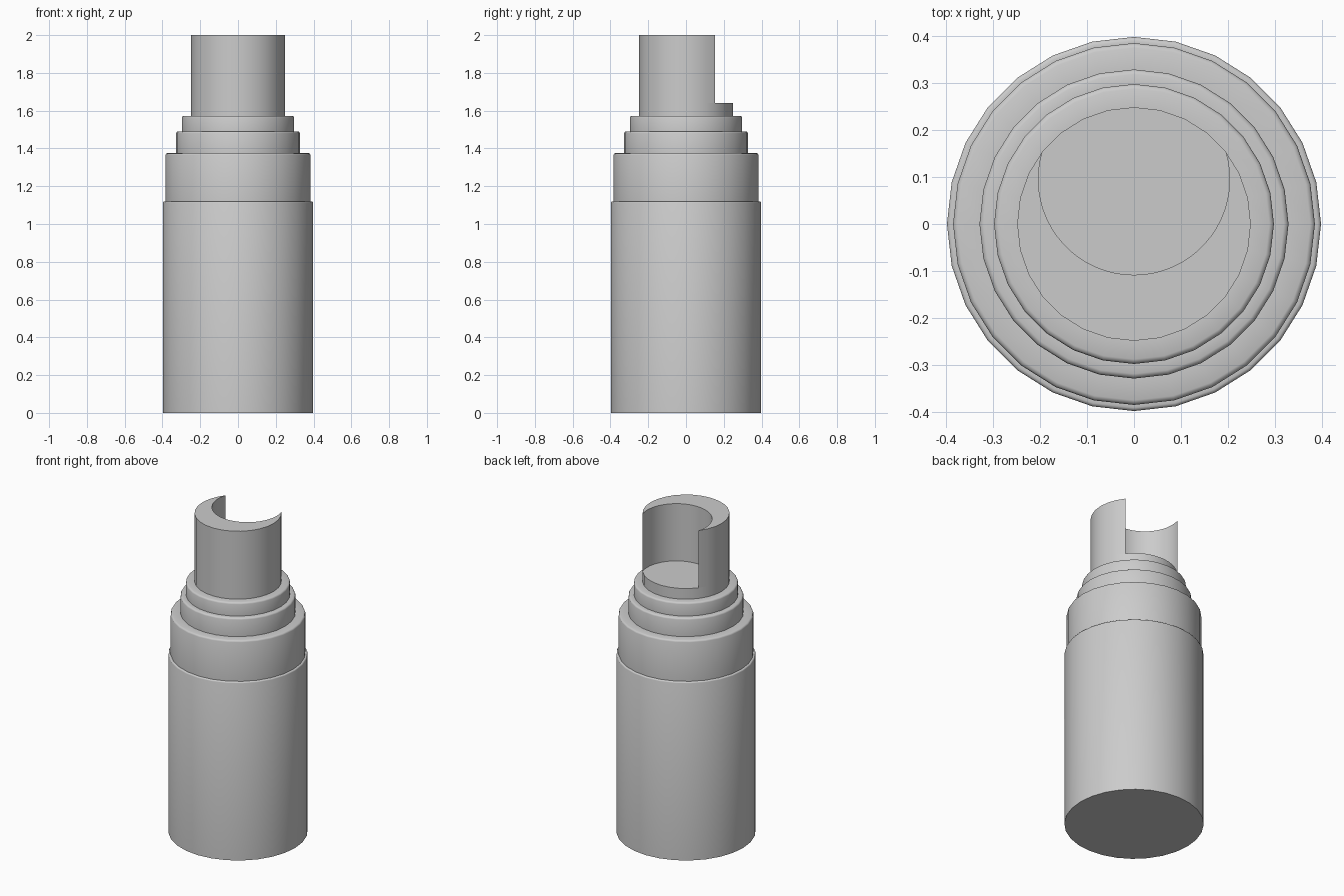
import bpy, bmesh
from math import sin, cos, pi, radians, atan2

if "Cube" in bpy.data.objects:
    bpy.data.objects.remove(bpy.data.objects["Cube"])

SIDES = 28


def finish(name, bm, angle):
    bmesh.ops.recalc_face_normals(bm, faces=bm.faces)
    me = bpy.data.meshes.new(name)
    bm.to_mesh(me)
    bm.free()
    ob = bpy.data.objects.new(name, me)
    bpy.context.collection.objects.link(ob)
    bpy.ops.object.select_all(action='DESELECT')
    ob.select_set(True)
    bpy.context.view_layer.objects.active = ob
    bpy.ops.object.shade_smooth_by_angle(angle=radians(angle))
    return ob


def lathe(name, profile, cap_bottom=False, cap_top=False):
    """Revolve (radius, z) points around the z axis."""
    bm = bmesh.new()
    rings = [[bm.verts.new((r * cos(2 * pi * i / SIDES), r * sin(2 * pi * i / SIDES), z))
              for i in range(SIDES)] for r, z in profile]
    for lo, hi in zip(rings, rings[1:]):
        for i in range(SIDES):
            j = (i + 1) % SIDES
            bm.faces.new((lo[i], lo[j], hi[j], hi[i]))
    if cap_bottom:
        bm.faces.new(rings[0][::-1])
    if cap_top:
        bm.faces.new(rings[-1])
    # open shells need their normals checked against the axis
    ob = finish(name, bm, 50)
    side = ob.data.polygons[0]
    if side.normal.x * side.center.x + side.normal.y * side.center.y < 0:
        ob.data.flip_normals()
    return ob


def tier(name, r, z0, z1, r_next, b=0.01, cap_bottom=False):
    """Drum with a rounded rim whose top runs in to the next drum."""
    rim = [(r - b * (1 - cos(t)), z1 - b * (1 - sin(t))) for t in (0, pi / 4, pi / 2)]
    return lathe(name, [(r, z0)] + rim + [(r_next, z1)], cap_bottom)


# Body and stepped collars
tier("body", 0.397, 0.0, 1.12, 0.384, 0.007, True)
tier("lower_collar", 0.384, 1.12, 1.375, 0.328)
tier("middle_collar", 0.328, 1.375, 1.49, 0.297)
tier("upper_collar", 0.297, 1.49, 1.573, 0.248)

# Floor drum of the open neck
R = 0.248
lathe("neck_floor", [(R, 1.573), (R, 1.64)], cap_top=True)

# Crescent wall of the neck: outer arc round the front, hollow arc back
first, last = 11, 31
outer = [(R * cos(2 * pi * i / SIDES), R * sin(2 * pi * i / SIDES)) for i in range(first, last + 1)]
tip_x, tip_y = outer[-1]
cy, hollow = 0.095, 0.203
a = atan2(tip_y - cy, tip_x)
N = 36
inner = []
for k in range(1, N):
    t = a + (-pi - 2 * a) * k / N
    inner.append((hollow * cos(t), cy + hollow * sin(t)))
bm = bmesh.new()
face = bm.faces.new([bm.verts.new((x, y, 1.64)) for x, y in outer + inner])
ext = bmesh.ops.extrude_face_region(bm, geom=[face], use_keep_orig=True)
top = [g for g in ext["geom"] if isinstance(g, bmesh.types.BMVert)]
bmesh.ops.translate(bm, verts=top, vec=(0, 0, 0.36))
finish("neck_wall", bm, 30)
